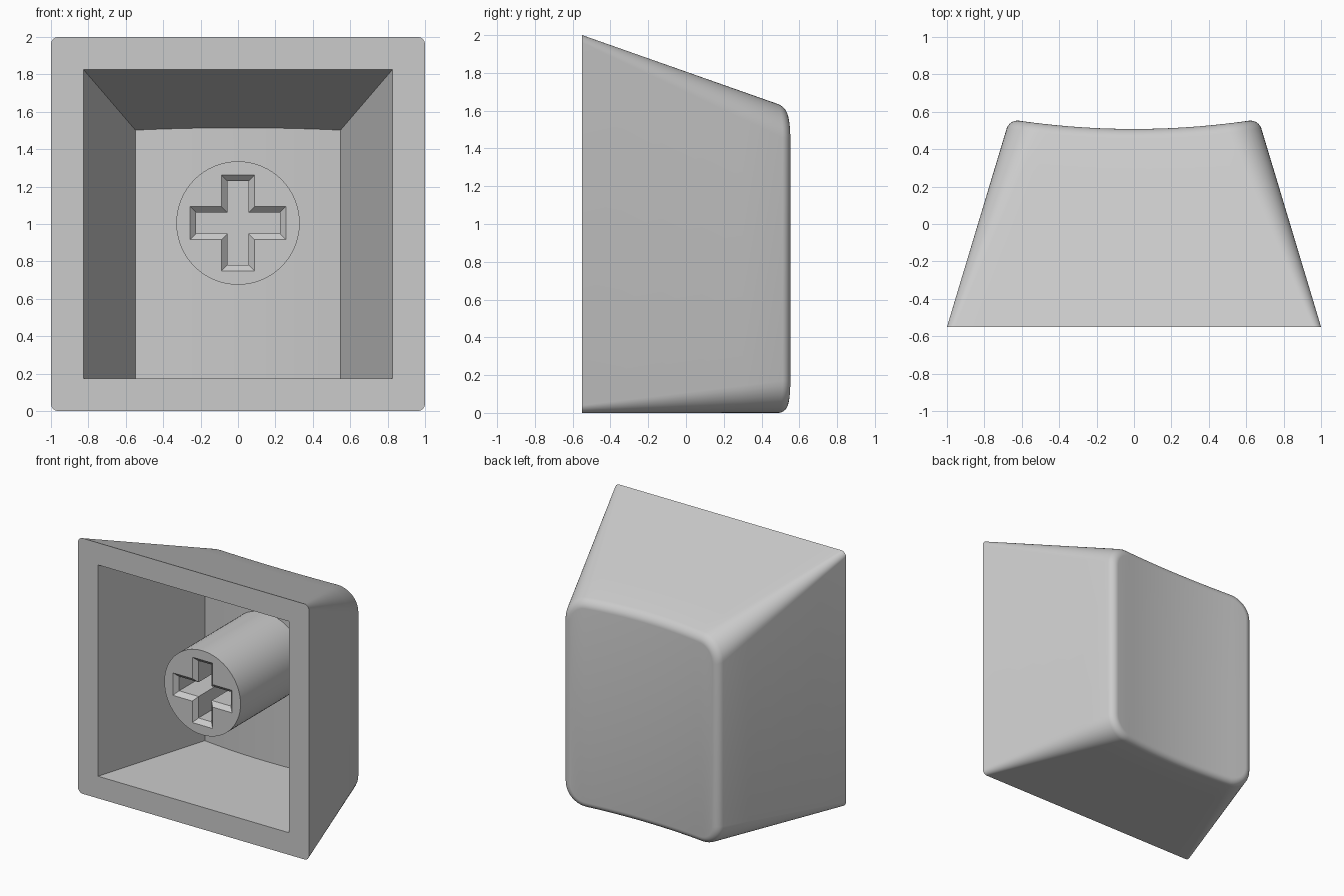
import bpy
import bmesh
from math import sin, cos, pi

if "Cube" in bpy.data.objects:
    bpy.data.objects.remove(bpy.data.objects["Cube"], do_unlink=True)

grey = bpy.data.materials.new("light grey plastic")
grey.use_nodes = True
grey.diffuse_color = (0.6, 0.6, 0.6, 1)
grey.node_tree.nodes["Principled BSDF"].inputs["Base Color"].default_value = (0.6, 0.6, 0.6, 1)

FRONT = -0.55          # plane of the open side
STEM_Z = 1.005         # height of the stem axis


def dish(x):
    """Depth of the hollowed back face."""
    return 0.508 + 0.048 * (x / 0.64) ** 2


def ring(y_of_x, y_mid, wall, corner, inset=0.0, arc=0, columns=16):
    """Rounded section of the tapered body, lower row then upper row."""
    r = max(corner - inset, 0)
    w = 1 - wall - 0.303 * (y_mid - FRONT) - inset
    # each entry: x and the rise above the lower edge
    row = []
    for k in range(arc + 1):
        a = pi / 2 * k / arc if arc else pi / 2
        row.append((-w + r - r * cos(a), r - r * sin(a)))
    inner = w - r
    row += [(-inner + 2 * inner * k / columns, 0) for k in range(1, columns)]
    row += [(-x, d) for x, d in reversed(row[:arc + 1])]
    low, high = [], []
    for x, d in row:
        y = y_of_x(x)
        top = 2 - wall - 0.352 * (y - FRONT)
        low.append((x, y, wall + inset + d))
        high.append((x, y, top - inset - d))
    return low + high[::-1]


def loft(name, rings, strips=True):
    """Skin a row of rings and close both ends."""
    bm = bmesh.new()
    loops = [[bm.verts.new(p) for p in pts] for pts in rings]
    n = len(loops[0])
    for a, b in zip(loops, loops[1:]):
        for i in range(n):
            j = (i + 1) % n
            bm.faces.new((a[i], a[j], b[j], b[i]))
    if strips:
        last = loops[-1]
        for i in range(n // 2 - 1):
            bm.faces.new((last[i], last[i + 1], last[n - 2 - i], last[n - 1 - i]))
    else:
        bm.faces.new(loops[-1])
    bm.faces.new(loops[0])
    bmesh.ops.recalc_face_normals(bm, faces=bm.faces)
    mesh = bpy.data.meshes.new(name)
    bm.to_mesh(mesh)
    bm.free()
    mesh.materials.append(grey)
    obj = bpy.data.objects.new(name, mesh)
    bpy.context.collection.objects.link(obj)
    return obj


def carve(obj, cutter):
    """Subtract the cutter, then smooth the rounded areas."""
    cutter.hide_render = True
    bpy.ops.object.select_all(action="DESELECT")
    obj.select_set(True)
    bpy.context.view_layer.objects.active = obj
    mod = obj.modifiers.new("hollow", "BOOLEAN")
    mod.operation = "DIFFERENCE"
    mod.solver = "EXACT"
    mod.object = cutter
    bpy.ops.object.modifier_apply(modifier=mod.name)
    bpy.data.objects.remove(cutter, do_unlink=True)
    bpy.ops.object.shade_smooth_by_angle(angle=pi / 6)


# Outer shell: tapered sides, then a small fillet into the dished face
FILLET, ARC = 0.05, 10
shoulder = ring(lambda x: dish(x) - FILLET, 0.505, 0, 0.17, arc=ARC)
base = ring(lambda x: FRONT, FRONT, 0, 0.04, arc=ARC)
sections = []
for k in range(5):
    t = k / 5
    sections.append([tuple(p + (q - p) * t for p, q in zip(u, v))
                     for u, v in zip(base, shoulder)])
for k in range(7):
    a = pi / 2 * k / 6
    drop = FILLET * (1 - sin(a))
    sections.append(ring(lambda x: dish(x) - drop, 0.555 - drop, 0, 0.17,
                         FILLET * (1 - cos(a)), ARC))
shell = loft("keycap_shell", sections)

# Cavity: sharp cornered, ending parallel to the dished face
cavity = loft("cavity_cutter", [
    ring(lambda x: FRONT - 0.1, FRONT - 0.1, 0.173, 0),
    ring(lambda x: dish(x) - 0.17, 0.37, 0.173, 0)])
carve(shell, cavity)

# Round stem from the cavity floor
sides = 64
stem = loft("stem", [
    [(0.33 * cos(2 * pi * k / sides), y, STEM_Z + 0.33 * sin(2 * pi * k / sides))
     for k in range(sides)] for y in (-0.44, 0.42)], strips=False)


def cross(y, grow):
    """Plus-shaped outline, made by turning one arm four times."""
    a, b = 0.224 + grow, 0.056 + grow
    pts = []
    for c, s in ((1, 0), (0, 1), (-1, 0), (0, -1)):
        for u, v in ((a, -b), (a, b), (b, b)):
            pts.append((u * c - v * s, y, STEM_Z + u * s + v * c))
    return pts


# Chamfered cross socket
socket = loft("socket_cutter",
              [cross(-0.47, 0.062), cross(-0.408, 0), cross(0.05, 0)], strips=False)
carve(stem, socket)
